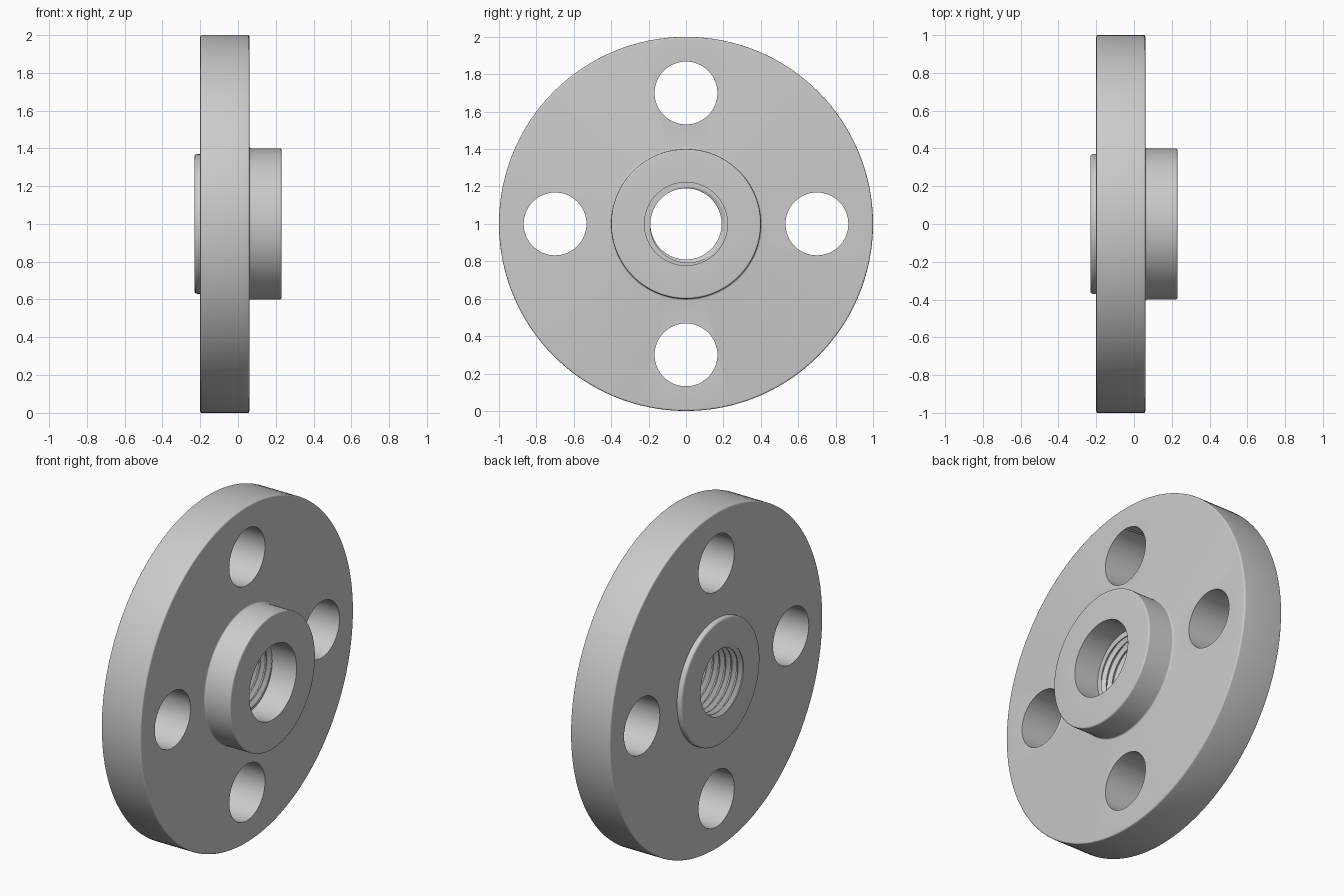
import bpy, bmesh, math
from mathutils import Vector

if "Cube" in bpy.data.objects:
    bpy.data.objects.remove(bpy.data.objects["Cube"])

SEG = 128                       # steps around the axis
PITCH, MINOR, MAJOR = 0.04, 0.19, 0.213
X0, X1 = -0.23, 0.07            # threaded length
CORE = [(0.0, MINOR), (0.15, MINOR), (0.5, MAJOR), (0.65, MAJOR), (1.0, MINOR)]


def thread_radius(phase):
    p = phase % 1.0
    for (a, ra), (b, rb) in zip(CORE, CORE[1:]):
        if p <= b:
            return ra + (rb - ra) * (p - a) / (b - a)
    return MINOR


def rounded(points):
    """Profile corners (x, radius, fillet) turned into a point list."""
    out = []
    for i, (x, r, f) in enumerate(points):
        p = Vector((x, r))
        if not f:
            out.append(p)
            continue
        a = p + (Vector(points[i - 1][:2]) - p).normalized() * f
        b = p + (Vector(points[i + 1][:2]) - p).normalized() * f
        for k in range(5):
            t = k / 4
            out.append(a * (1 - t) ** 2 + p * 2 * t * (1 - t) + b * t * t)
    return out


# Outer profile: counterbore, hub, disc, raised face
shell = rounded([
    (X1, 0.222, 0), (0.23, 0.222, 0), (0.23, 0.40, 0.01), (0.06, 0.40, 0.01),
    (0.06, 1.0, 0.01), (-0.20, 1.0, 0.01), (-0.20, 0.37, 0), (-0.23, 0.37, 0.015),
    (-0.23, 0.222, 0)])


def section(turn):
    pts = []
    turns = math.ceil((X1 - X0) / PITCH) + 1
    for j in range(-2, turns + 1):
        for ph, _ in CORE[:4]:
            x = min(max(X0 + PITCH * (j + ph + turn), X0), X1)
            pts.append(Vector((x, thread_radius((x - X0) / PITCH - turn + 1e-7))))
    return pts + shell


# Flange body with helical thread, swept around the x axis
bm = bmesh.new()
cols = []
for i in range(SEG + 1):
    a = 2 * math.pi * i / SEG
    cols.append([bm.verts.new((p.x, p.y * math.cos(a), 1 + p.y * math.sin(a)))
                 for p in section(i / SEG)])
n = len(cols[0])
for c, d in zip(cols, cols[1:]):
    for j in range(n):
        k = (j + 1) % n
        if (c[j].co - c[k].co).length > 1e-6 or (d[j].co - d[k].co).length > 1e-6:
            bm.faces.new((c[j], c[k], d[k], d[j]))
bmesh.ops.remove_doubles(bm, verts=bm.verts, dist=2e-5)
bmesh.ops.delete(bm, geom=[v for v in bm.verts if not v.link_faces], context='VERTS')
bmesh.ops.recalc_face_normals(bm, faces=bm.faces)
mesh = bpy.data.meshes.new("flange")
bm.to_mesh(mesh)
bm.free()
flange = bpy.data.objects.new("flange", mesh)
bpy.context.collection.objects.link(flange)
bpy.context.view_layer.objects.active = flange

# Four bolt holes
for i in range(4):
    a = i * math.pi / 2
    bpy.ops.mesh.primitive_cylinder_add(
        vertices=64, radius=0.168, depth=0.6, rotation=(0, math.pi / 2, 0),
        location=(-0.07, 0.7 * math.cos(a), 1 + 0.7 * math.sin(a)))
    cutter = bpy.context.object
    cutter.name = "bolt_hole_cutter"
    cutter.hide_render = True
    mod = flange.modifiers.new("bolt_hole", 'BOOLEAN')
    mod.operation, mod.solver, mod.object = 'DIFFERENCE', 'EXACT', cutter
    bpy.context.view_layer.objects.active = flange
    bpy.ops.object.modifier_apply(modifier=mod.name)
    bpy.data.objects.remove(cutter)

bpy.ops.object.select_all(action='DESELECT')
flange.select_set(True)
bpy.context.view_layer.objects.active = flange
bpy.ops.object.shade_smooth_by_angle(angle=math.radians(30))
